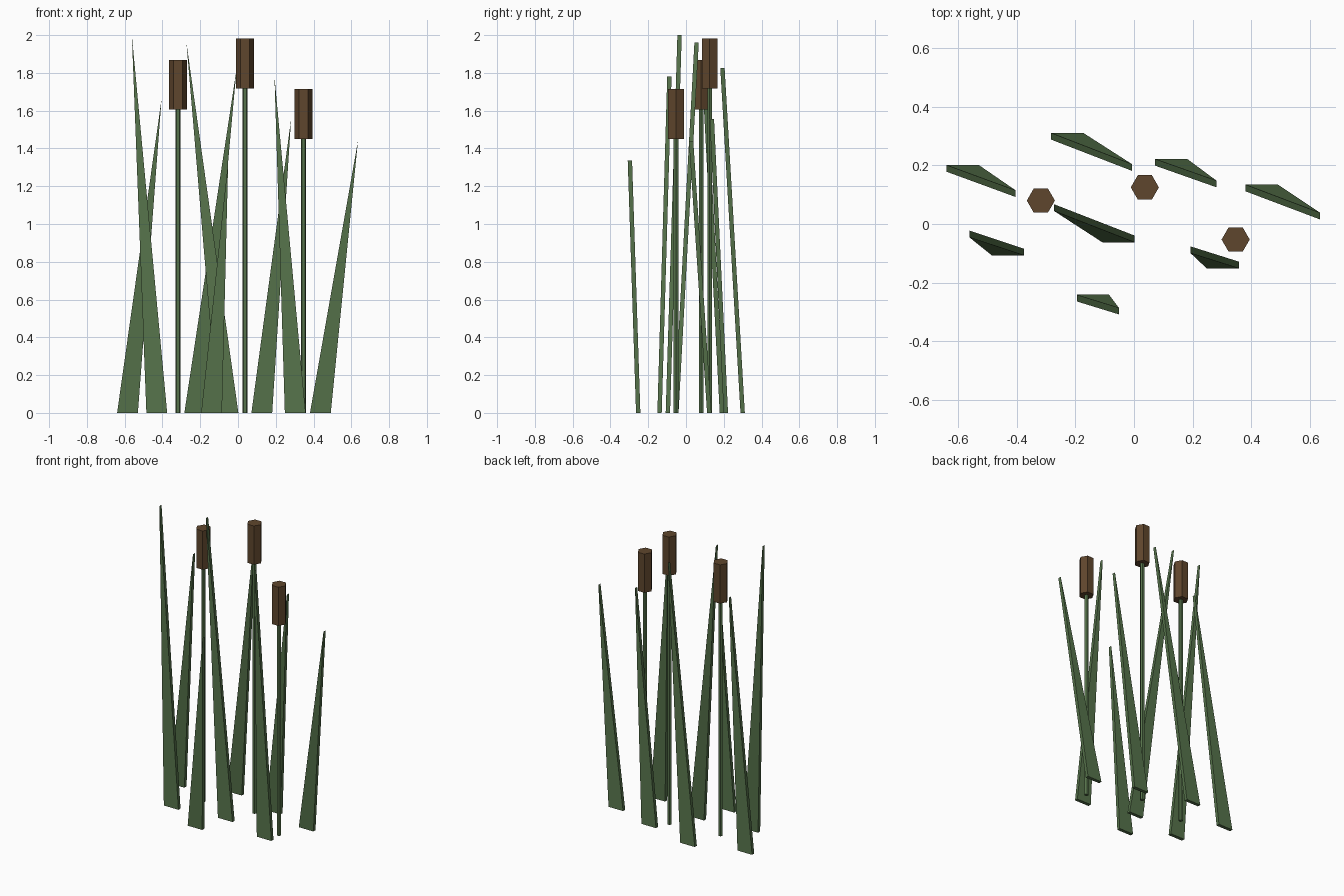
import bpy, bmesh, math

if "Cube" in bpy.data.objects:
    bpy.data.objects.remove(bpy.data.objects["Cube"])


def material(name, rgb):
    m = bpy.data.materials.new(name)
    m.diffuse_color = (*rgb, 1)
    m.use_nodes = True
    m.node_tree.nodes["Principled BSDF"].inputs["Base Color"].default_value = m.diffuse_color
    return m


GREEN = material("reed green", (0.093, 0.171, 0.070))
BROWN = material("seed head brown", (0.114, 0.061, 0.026))


def finish(name, bm, mat):
    bmesh.ops.recalc_face_normals(bm, faces=bm.faces)
    me = bpy.data.meshes.new(name)
    bm.to_mesh(me)
    bm.free()
    me.materials.append(mat)
    bpy.context.collection.objects.link(bpy.data.objects.new(name, me))


def blade(i, x, y, tip, width=0.11, thick=0.023):
    """Flat wedge: rectangular foot narrowing to a short edge along y."""
    bm = bmesh.new()
    rings = []
    for s in (-thick / 2, thick / 2):
        rings.append([bm.verts.new(p) for p in (
            (x - width / 2, y + s, 0), (x + width / 2, y + s, 0),
            (tip[0], tip[1] + s, tip[2]))])
    front, back = rings
    bm.faces.new(front)
    bm.faces.new(back)
    for a in range(3):
        b = (a + 1) % 3
        bm.faces.new((front[a], front[b], back[b], back[a]))
    finish(f"leaf_blade_{i}", bm, GREEN)


def hex_column(name, x, y, z0, z1, r, mat):
    """Six-sided column with corners on the x axis."""
    bm = bmesh.new()
    ring = [bm.verts.new((x + r * math.cos(k * math.pi / 3),
                          y + r * math.sin(k * math.pi / 3), z0)) for k in range(6)]
    base = bm.faces.new(ring)
    top = bmesh.ops.extrude_face_region(bm, geom=[base], use_keep_orig=True)["geom"]
    bmesh.ops.translate(bm, vec=(0, 0, z1 - z0),
                        verts=[v for v in top if isinstance(v, bmesh.types.BMVert)])
    finish(name, bm, mat)


# Leaf blades: foot x, foot y, tip point
BLADES = [
    (-0.585, 0.190, (-0.405, 0.104, 1.66)),
    (-0.430, -0.096, (-0.562, -0.034, 2.00)),
    (-0.229, 0.300, (-0.007, 0.193, 1.825)),
    (-0.140, -0.253, (-0.052, -0.297, 1.335)),
    (-0.053, -0.051, (-0.273, 0.056, 1.96)),
    (0.126, 0.211, (0.281, 0.137, 1.555)),
    (0.303, -0.140, (0.193, -0.088, 1.78)),
    (0.436, 0.123, (0.635, 0.027, 1.44)),
]
for i, (x, y, tip) in enumerate(BLADES, 1):
    blade(i, x, y, tip)

# Stems with seed heads: x, y, bottom of the head
for i, (x, y, z) in enumerate([(-0.318, 0.080, 1.605),
                               (0.037, 0.125, 1.717),
                               (0.347, -0.053, 1.45)], 1):
    hex_column(f"stem_{i}", x, y, 0, z + 0.02, 0.014, GREEN)
    hex_column(f"seed_head_{i}", x, y, z, z + 0.264, 0.048, BROWN)
